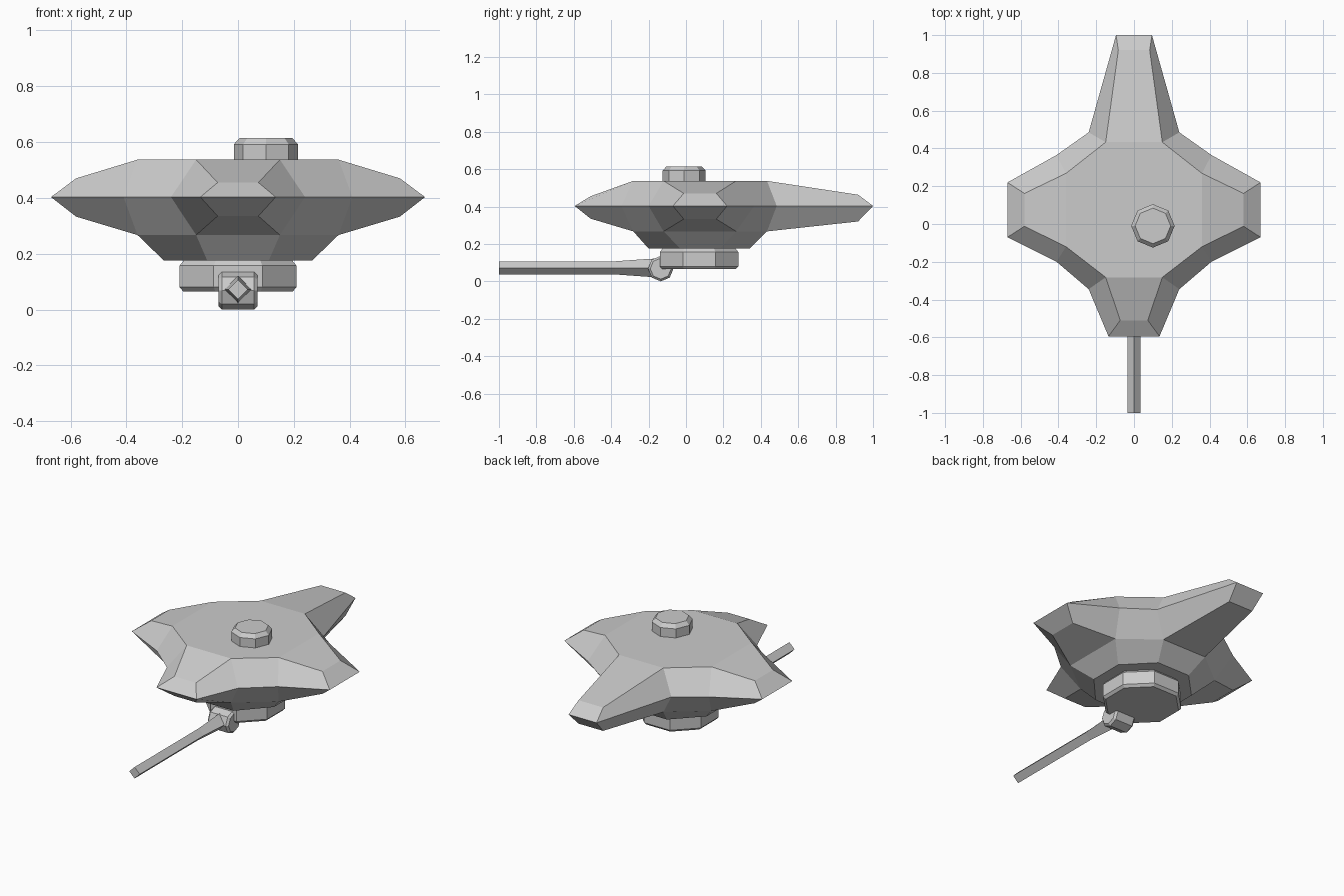
import bpy, bmesh
from math import pi
from mathutils import Matrix

if "Cube" in bpy.data.objects:
    bpy.data.objects.remove(bpy.data.objects["Cube"])


def finish(name, bm):
    bmesh.ops.recalc_face_normals(bm, faces=bm.faces)
    mesh = bpy.data.meshes.new(name)
    bm.to_mesh(mesh)
    bm.free()
    ob = bpy.data.objects.new(name, mesh)
    bpy.context.collection.objects.link(ob)
    return ob


def bridge(bm, a, b):
    n = len(a)
    for i in range(n):
        bm.faces.new((a[i], a[(i + 1) % n], b[(i + 1) % n], b[i]))


def lathe(name, profile, sides, matrix, turn=0.0):
    """Stack of regular polygons from (radius, height) pairs, capped at both ends."""
    bm = bmesh.new()
    rings = []
    for r, h in profile:
        ring = []
        for i in range(sides):
            rot = Matrix.Rotation(turn + 2 * pi * i / sides, 4, 'Z')
            v = rot @ Matrix.Translation((r, 0, h))
            ring.append(bm.verts.new(matrix @ v.translation))
        rings.append(ring)
    for a, b in zip(rings, rings[1:]):
        bridge(bm, a, b)
    bm.faces.new(rings[0])
    bm.faces.new(rings[-1])
    return finish(name, bm)


def mirrored_ring(bm, half):
    pts = half + [(-x, y, z) for x, y, z in reversed(half)]
    return [bm.verts.new(p) for p in pts]


# Hull: cross-shaped waist outline, inset top and bottom, tapered belly
waist = [(.135, -.595), (.24, -.345), (.41, -.2), (.67, -.07),
         (.67, .22), (.41, .365), (.24, .485), (.095, 1.0)]
inset = [(.073, -.51), (.15, -.282), (.36, -.12), (.58, -.012),
         (.58, .162), (.36, .268), (.15, .433), (.083, .92)]
top_z = [.455, .537, .537, .47, .47, .537, .537, .463]
low_z = [.335, .267, .267, .333, .333, .267, .267, .32]

bm = bmesh.new()
mid = mirrored_ring(bm, [(x, y, .403) for x, y in waist])
top = mirrored_ring(bm, [(x, y, z) for (x, y), z in zip(inset, top_z)])
low = mirrored_ring(bm, [(x, y, z) for (x, y), z in zip(inset, low_z)])
core = (1, 2, 5, 6, 9, 10, 13, 14)
for ring in (top, low):
    bridge(bm, mid, ring)
    for arm in ((14, 15, 0, 1), (2, 3, 4, 5), (6, 7, 8, 9), (10, 11, 12, 13)):
        bm.faces.new([ring[i] for i in arm])
bm.faces.new([top[i] for i in core])
belly = mirrored_ring(bm, [(.11, -.2, .175), (.265, -.03, .175),
                           (.265, .18, .175), (.11, .34, .175)])
bridge(bm, [low[i] for i in core], belly)
bm.faces.new(belly)
finish("hull", bm)

# Hatch on the roof, turret ring under the belly
lathe("roof_hatch", [(.115, .53), (.115, .592), (.094, .615)], 8,
      Matrix.Translation((.1, -.01, 0)))
lathe("turret_ring", [(.212, .065), (.227, .08), (.227, .157), (.208, .178)], 8,
      Matrix.Translation((0, .07, 0)), pi / 8)

# Gun pivot lying across x, and diamond-section barrel pointing forward
lathe("gun_pivot", [(.056, -.07), (.068, -.058), (.068, .058), (.056, .07)], 8,
      Matrix.Translation((0, -.135, .068)) @ Matrix.Rotation(pi / 2, 4, 'Y'))
lathe("gun_barrel", [(.05, .14), (.048, .2), (.035, .38), (.035, 1.0)], 4,
      Matrix.Translation((0, 0, .072)) @ Matrix.Rotation(pi / 2, 4, 'X'))
